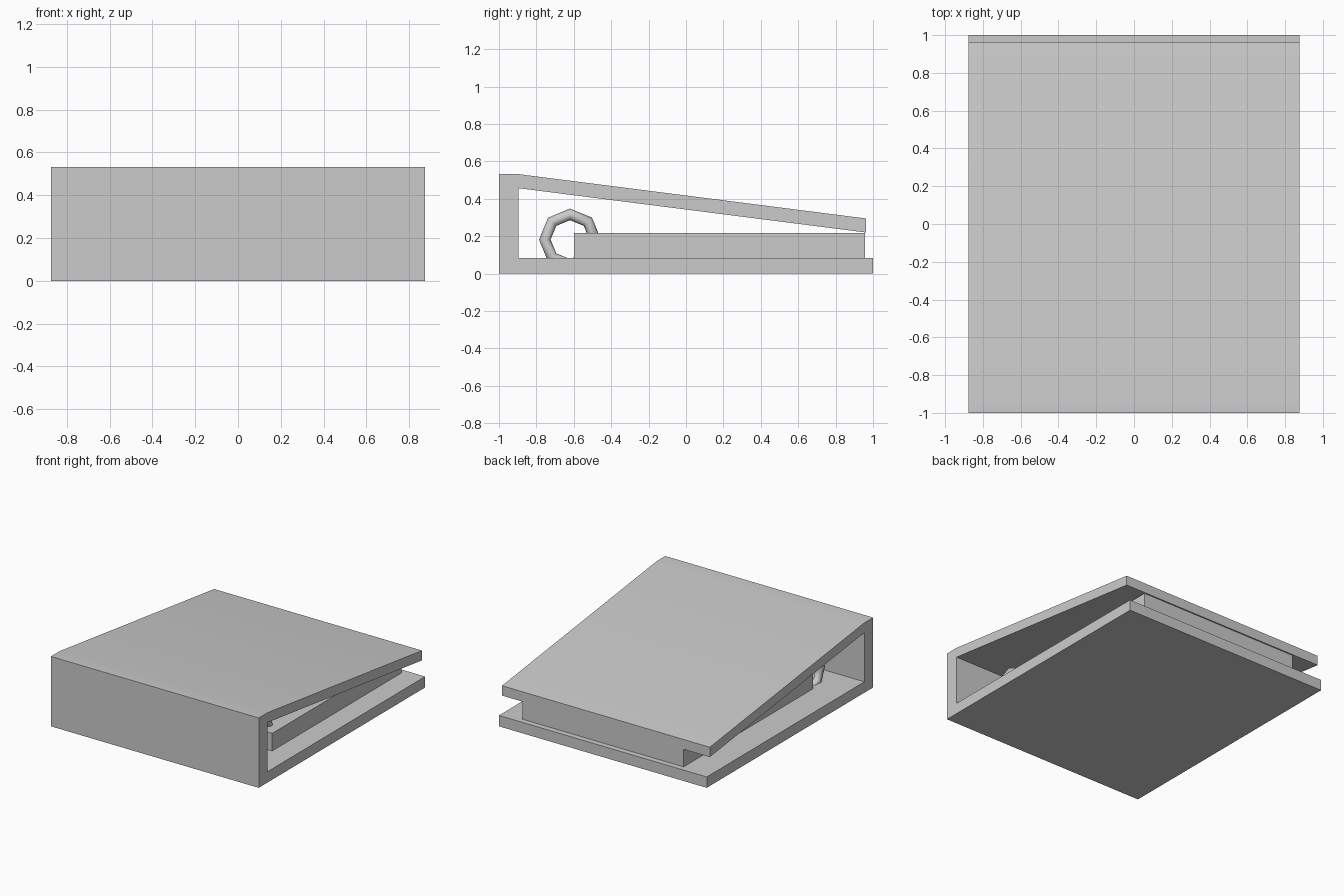
import bpy, bmesh
from math import radians, pi

if "Cube" in bpy.data.objects:
    bpy.data.objects.remove(bpy.data.objects["Cube"])

HALF_W = 0.875


def extrude_profile(name, pts, x0, x1):
    """Extrude a closed (y, z) profile along x."""
    bm = bmesh.new()
    face = bm.faces.new([bm.verts.new((x0, y, z)) for y, z in pts])
    ext = bmesh.ops.extrude_face_region(bm, geom=[face])
    verts = [g for g in ext["geom"] if isinstance(g, bmesh.types.BMVert)]
    bmesh.ops.translate(bm, verts=verts, vec=(x1 - x0, 0, 0))
    bmesh.ops.recalc_face_normals(bm, faces=bm.faces)
    mesh = bpy.data.meshes.new(name)
    bm.to_mesh(mesh)
    bm.free()
    obj = bpy.data.objects.new(name, mesh)
    bpy.context.collection.objects.link(obj)
    return obj


def smooth(obj, angle):
    bpy.ops.object.select_all(action='DESELECT')
    obj.select_set(True)
    bpy.context.view_layer.objects.active = obj
    bpy.ops.object.shade_smooth_by_angle(angle=radians(angle))


# Folder cover: bottom board, spine and sloping top board in one strip
cover = extrude_profile("binder_cover", [
    (-1, 0), (1, 0), (1, 0.083), (-0.895, 0.083), (-0.895, 0.457),
    (0.963, 0.22), (0.963, 0.295), (-0.895, 0.532), (-1, 0.532)],
    -HALF_W, HALF_W)
smooth(cover, 30)

# Stack of paper, set in from the cover edges
extrude_profile("paper_stack", [
    (-0.6, 0.08), (0.957, 0.08), (0.957, 0.217), (-0.6, 0.217)], -0.65, 0.708)

# Low-poly binder rings, threaded through the paper
for i, x in enumerate((-0.605, 0.0, 0.605)):
    bpy.ops.mesh.primitive_torus_add(
        major_segments=8, minor_segments=8, major_radius=0.135,
        minor_radius=0.031, location=(x, -0.62, 0.182), rotation=(0, pi / 2, 0))
    ring = bpy.context.object
    ring.name = f"binder_ring_{i + 1}"
    smooth(ring, 60)
